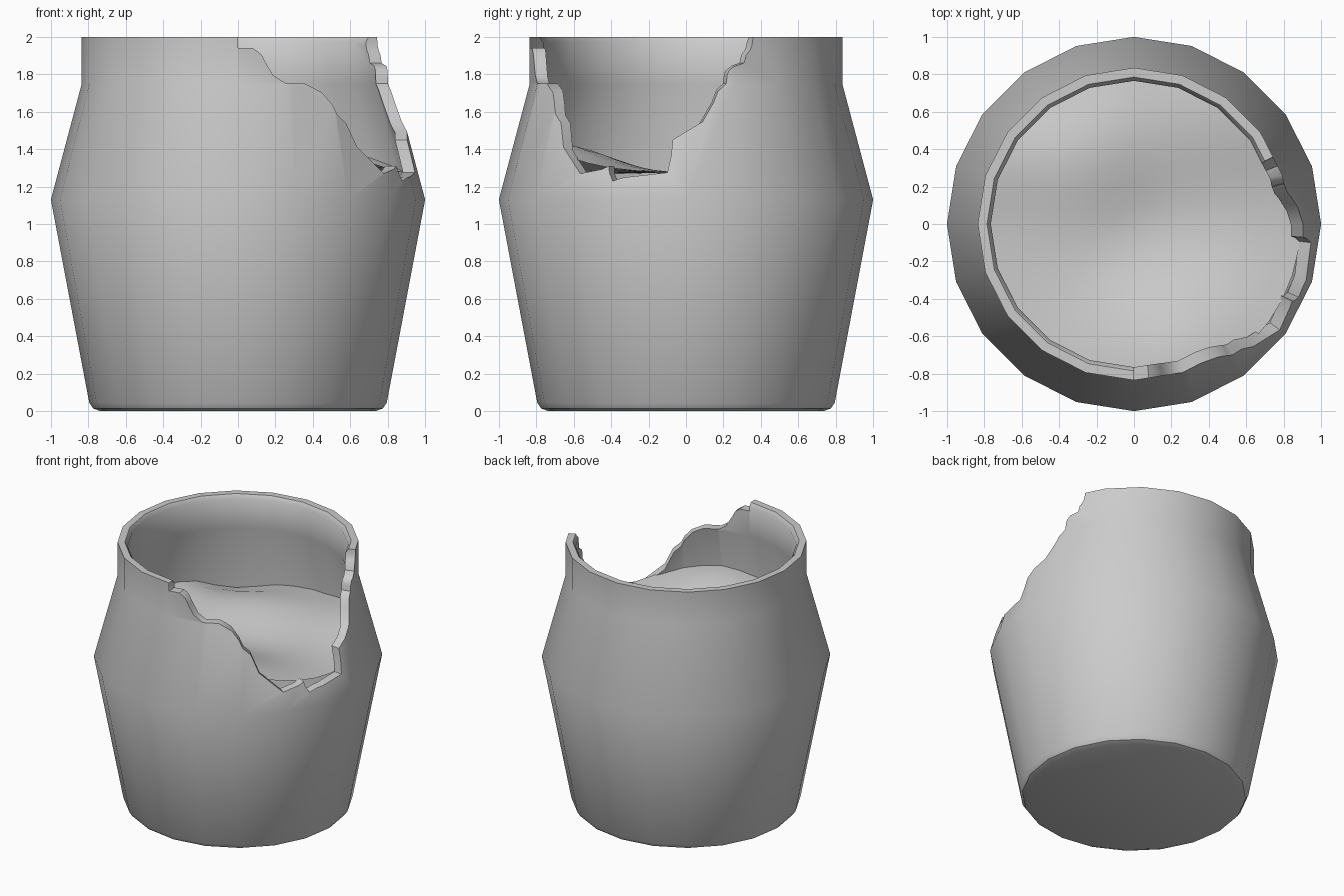
import bpy, bmesh, math

if "Cube" in bpy.data.objects:
    bpy.data.objects.remove(bpy.data.objects["Cube"])

SIDES = 20


def finish(name, bm):
    bmesh.ops.recalc_face_normals(bm, faces=bm.faces[:])
    me = bpy.data.meshes.new(name)
    bm.to_mesh(me)
    bm.free()
    ob = bpy.data.objects.new(name, me)
    bpy.context.collection.objects.link(ob)
    return ob


def smooth(ob, angle):
    bpy.ops.object.select_all(action='DESELECT')
    ob.select_set(True)
    bpy.context.view_layer.objects.active = ob
    bpy.ops.object.shade_smooth_by_angle(angle=math.radians(angle))


def ring(bm, r, z, n=SIDES):
    return [bm.verts.new((r * math.cos(2 * math.pi * i / n),
                          r * math.sin(2 * math.pi * i / n), z)) for i in range(n)]


def bridge(bm, a, b):
    n = len(a)
    for i in range(n):
        j = (i + 1) % n
        bm.faces.new((a[i], a[j], b[j], b[i]))


# pot wall: outside from the base up, over the rim, down the inside
profile = [(.735, 0), (.775, .015), (.795, .045), (1.0, 1.13), (.835, 1.75),
           (.835, 2.0), (.785, 2.0), (.765, 1.97), (.768, 1.75),
           (.935, 1.13), (.73, .07)]
bm = bmesh.new()
rings = [ring(bm, r, z) for r, z in profile]
for a, b in zip(rings, rings[1:]):
    bridge(bm, a, b)
bm.faces.new(rings[0])
bm.faces.new(rings[-1])
pot = finish("pot_body", bm)

# broken edge: angle around the pot and height of the crack
crack = [(-90, 1.94), (-84.5, 1.94), (-79.6, 1.86), (-72, 1.75), (-64.3, 1.75),
         (-54.4, 1.64), (-49.2, 1.54), (-36, 1.27), (-26, 1.31), (-24, 1.23),
         (-6, 1.275), (-4.5, 1.45), (10, 1.65), (15, 1.75), (16, 1.82),
         (22, 1.86), (24.5, 1.93), (25.7, 1.99)]
bm = bmesh.new()
cols = []
for deg, z in crack:
    c, s = math.cos(math.radians(deg)), math.sin(math.radians(deg))
    cols.append([bm.verts.new((r * c, r * s, h))
                 for r, h in ((.5, z), (1.3, z), (1.3, 2.3), (.5, 2.3))])
for a, b in zip(cols, cols[1:]):
    bridge(bm, a, b)
bm.faces.new(cols[0])
bm.faces.new(cols[-1])
bmesh.ops.triangulate(bm, faces=bm.faces[:])
cutter = finish("break_cutter", bm)
cutter.hide_render = True

mod = pot.modifiers.new("break", 'BOOLEAN')
mod.operation = 'DIFFERENCE'
mod.solver = 'EXACT'
mod.object = cutter
bpy.context.view_layer.objects.active = pot
pot.select_set(True)
bpy.ops.object.modifier_apply(modifier="break")
bpy.data.objects.remove(cutter)
smooth(pot, 35)

# uneven contents filling the pot: x, y, height, spread of each mound or dip
mounds = [(-.2, .4, .09, .28), (.25, -.75, .17, .35), (.6, .65, .10, .3),
          (-.55, .75, -.07, .2), (-.8, .4, .06, .2), (.1, 0, -.05, .3)]


def height(x, y):
    return 1.27 + sum(a * math.exp(-((x - u) ** 2 + (y - v) ** 2) / (2 * w * w))
                      for u, v, a, w in mounds)


bm = bmesh.new()
levels = [ring(bm, .89 * k / 8, 0, 40) for k in range(1, 9)]
for a, b in zip(levels, levels[1:]):
    bridge(bm, a, b)
mid = bm.verts.new((0, 0, 0))
for i in range(40):
    bm.faces.new((mid, levels[0][i], levels[0][(i + 1) % 40]))
for v in bm.verts:
    v.co.z = height(v.co.x, v.co.y)
fill = finish("contents_surface", bm)
if fill.data.polygons[0].normal.z < 0:
    fill.data.flip_normals()
smooth(fill, 60)
